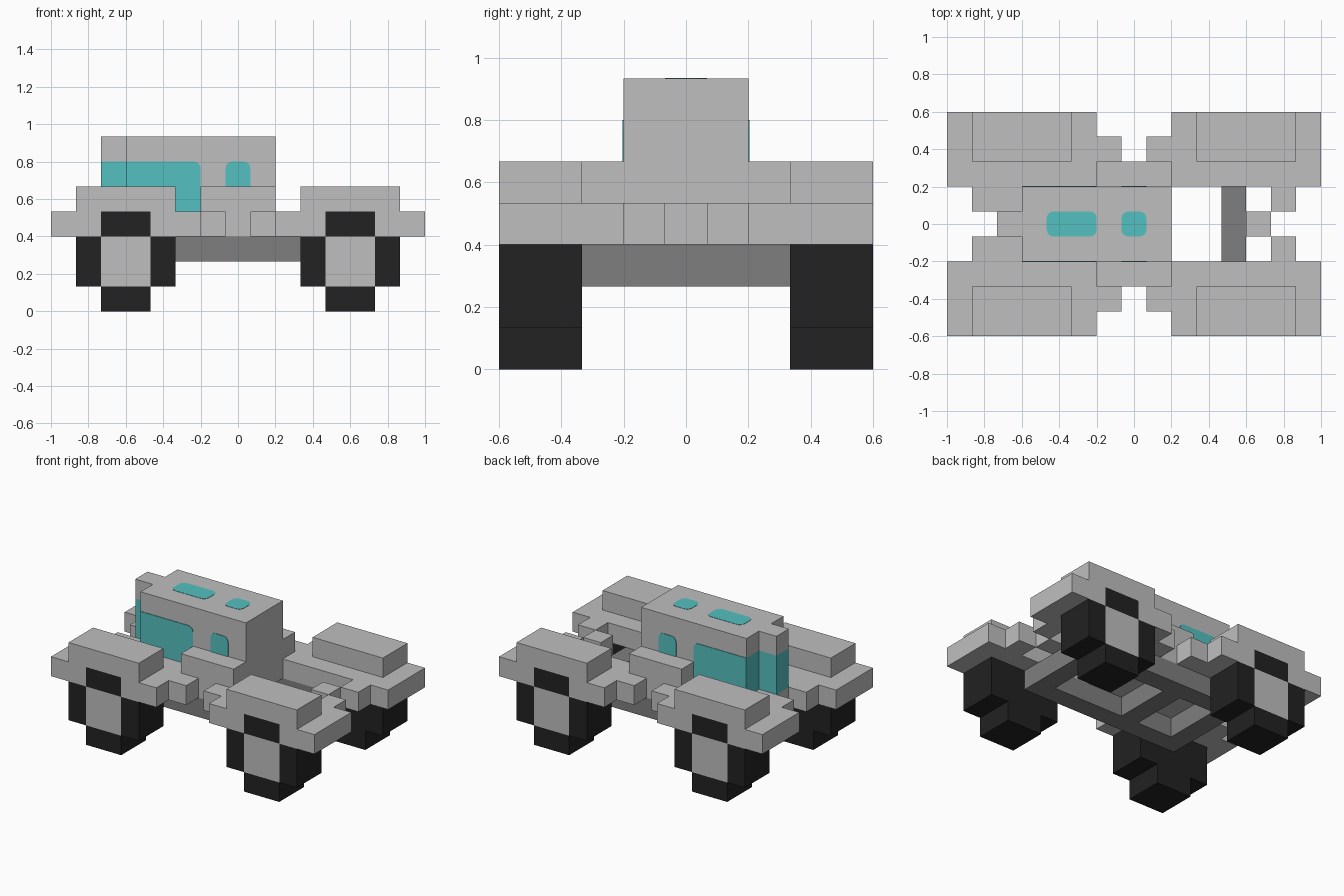
import bpy, bmesh, math

if "Cube" in bpy.data.objects:
    bpy.data.objects.remove(bpy.data.objects["Cube"], do_unlink=True)

U = 2 / 15          # size of one block
T = 0.03            # thickness of window plates, in blocks


def material(name, r, g, b):
    m = bpy.data.materials.new(name)
    m.use_nodes = True
    m.diffuse_color = (r, g, b, 1)
    m.node_tree.nodes["Principled BSDF"].inputs["Base Color"].default_value = (r, g, b, 1)
    return m


GREY = material("light grey body", 0.521, 0.521, 0.521)
DARK = material("dark grey chassis", 0.212, 0.212, 0.212)
BLACK = material("black tyre", 0.016, 0.016, 0.016)
GLASS = material("cyan glass", 0.091, 0.527, 0.527)


def finish(name, bm, mats, rule=None):
    """Turn a bmesh in block units into an object, colouring faces by rule."""
    bmesh.ops.recalc_face_normals(bm, faces=bm.faces)
    if rule:
        for f in bm.faces:
            f.material_index = int(rule(f.calc_center_median()))
    bmesh.ops.scale(bm, vec=(U, U, U), verts=bm.verts)
    me = bpy.data.meshes.new(name)
    bm.to_mesh(me)
    bm.free()
    for m in mats:
        me.materials.append(m)
    ob = bpy.data.objects.new(name, me)
    bpy.context.collection.objects.link(ob)
    return ob


def prism(name, outline, levels, mats, axis="z", rule=None):
    """Sweep an outline through levels along z (outline xy) or y (outline xz)."""
    bm = bmesh.new()
    rings = [[bm.verts.new((a, b, h) if axis == "z" else (a, h, b)) for a, b in outline]
             for h in levels]
    bm.faces.new(rings[0])
    bm.faces.new(rings[-1])
    n = len(outline)
    for lo, hi in zip(rings, rings[1:]):
        for i in range(n):
            j = (i + 1) % n
            bm.faces.new((lo[i], lo[j], hi[j], hi[i]))
    return finish(name, bm, mats, rule)


def rect(x0, x1, y0, y1, radii=(0, 0, 0, 0)):
    """Rectangle with a radius per corner: low-left, low-right, top-right, top-left."""
    pts = []
    corners = [(x0, y0, 1, 1), (x1, y0, -1, 1), (x1, y1, -1, -1), (x0, y1, 1, -1)]
    for k, ((x, y, dx, dy), r) in enumerate(zip(corners, radii)):
        if not r:
            pts.append((x, y))
            continue
        for s in range(5):
            a = math.pi * (1 + k / 2 + s / 8)
            pts.append((x + dx * r + r * math.cos(a), y + dy * r + r * math.sin(a)))
    return pts


def box(name, x0, x1, y0, y1, z0, z1, mat):
    return prism(name, rect(x0, x1, y0, y1), (z0, z1), [mat])


def wheel(name, cx, s):
    """Plus-shaped block wheel with a light hub on its outer face."""
    bm = bmesh.new()
    for x0, x1, z0, z1 in ((-1, 1, 1, 3), (-1, 1, 0, 1), (-1, 1, 3, 4), (-2, -1, 1, 3), (1, 2, 1, 3)):
        bm.faces.new([bm.verts.new((cx + x, s * 2.5, z)) for x, z in rect(x0, x1, z0, z1)])
    bmesh.ops.remove_doubles(bm, verts=bm.verts, dist=0.001)
    ext = bmesh.ops.extrude_face_region(bm, geom=bm.faces[:], use_keep_orig=True)
    moved = [v for v in ext["geom"] if isinstance(v, bmesh.types.BMVert)]
    bmesh.ops.translate(bm, vec=(0, s * 2, 0), verts=moved)
    finish(name, bm, [BLACK, GREY],
           lambda c: abs(c.x - cx) < 0.1 and abs(c.z - 2) < 0.1 and abs(c.y) > 4.4)


# Chassis frame: two rails and three crossbars
for s, side in ((-1, "front"), (1, "back")):
    box(side + "_chassis_rail", -4.5, 4.5, s * 1.5, s * 2.5, 2, 3, DARK)
for x, side in ((-4.5, "right"), (-1.5, "middle"), (3.5, "left")):
    box(side + "_crossbar", x, x + 1, -1.5, 1.5, 2, 3, DARK)

# Cabin with the projecting windscreen, glazed in its middle band
prism("cabin", [(1.5, -1.5), (1.5, 1.5), (-4.5, 1.5), (-4.5, 0.5), (-5.5, 0.5),
                (-5.5, -0.5), (-4.5, -0.5), (-4.5, -1.5)], (3, 4, 6, 7), [GREY, GLASS],
      rule=lambda c: c.x < -4.4 and 4.1 < c.z < 5.9)

# Roof windows
R = 0.27
prism("large_roof_window", rect(-3.5, -1.5, -0.5, 0.5, (R,) * 4), (7 - T, 7 + T / 2), [GLASS])
prism("small_roof_window", rect(-0.5, 0.5, -0.5, 0.5, (R,) * 4), (7 - T, 7 + T / 2), [GLASS])

# Fender plate outlines, notched around the wheels
fender_ends = {
    "right": (-1, [(-6.5, 1.5), (-6.5, 0.5), (-4.5, 0.5), (-4.5, 1.5)]),
    "left": (1, [(6.5, 1.5), (6.5, 0.5), (5.5, 0.5), (5.5, 1.5)]),
}

for s, side in ((-1, "front"), (1, "back")):
    # Side windows and side step
    y = (s * (1.5 - T), s * (1.5 + T))
    prism(side + "_large_side_window", rect(-4.5, -1.5, 4, 6, (0, 0, R, 0)), y, [GLASS], "y")
    prism(side + "_small_side_window", rect(-0.5, 0.5, 5, 6, (0, 0, R, R)), y, [GLASS], "y")
    box(side + "_side_step", -1.5, 1.5, s * 1.5, s * 2.5, 3, 5, GREY)

    # Fender, raised wheel cover and wheel at each corner
    for end, (d, lip) in fender_ends.items():
        corner = side + "_" + end
        outline = [(d * 7.5, 4.5), (d * 7.5, 1.5)] + lip + [
            (d * x, v) for x, v in ((1.5, 1.5), (1.5, 2.5), (0.5, 2.5), (0.5, 3.5), (1.5, 3.5),
                                    (1.5, 4.5), (3.5, 4.5), (3.5, 2.5), (5.5, 2.5), (5.5, 4.5))]
        prism(corner + "_fender", [(x, s * v) for x, v in outline], (3, 4), [GREY])
        box(corner + "_wheel_cover", d * 2.5, d * 6.5, s * 2.5, s * 4.5, 4, 5, GREY)
        wheel(corner + "_wheel", d * 4.5, s)

# Tail block
box("tail_block", 4.5, 5.5, -0.5, 0.5, 3, 4, GREY)
